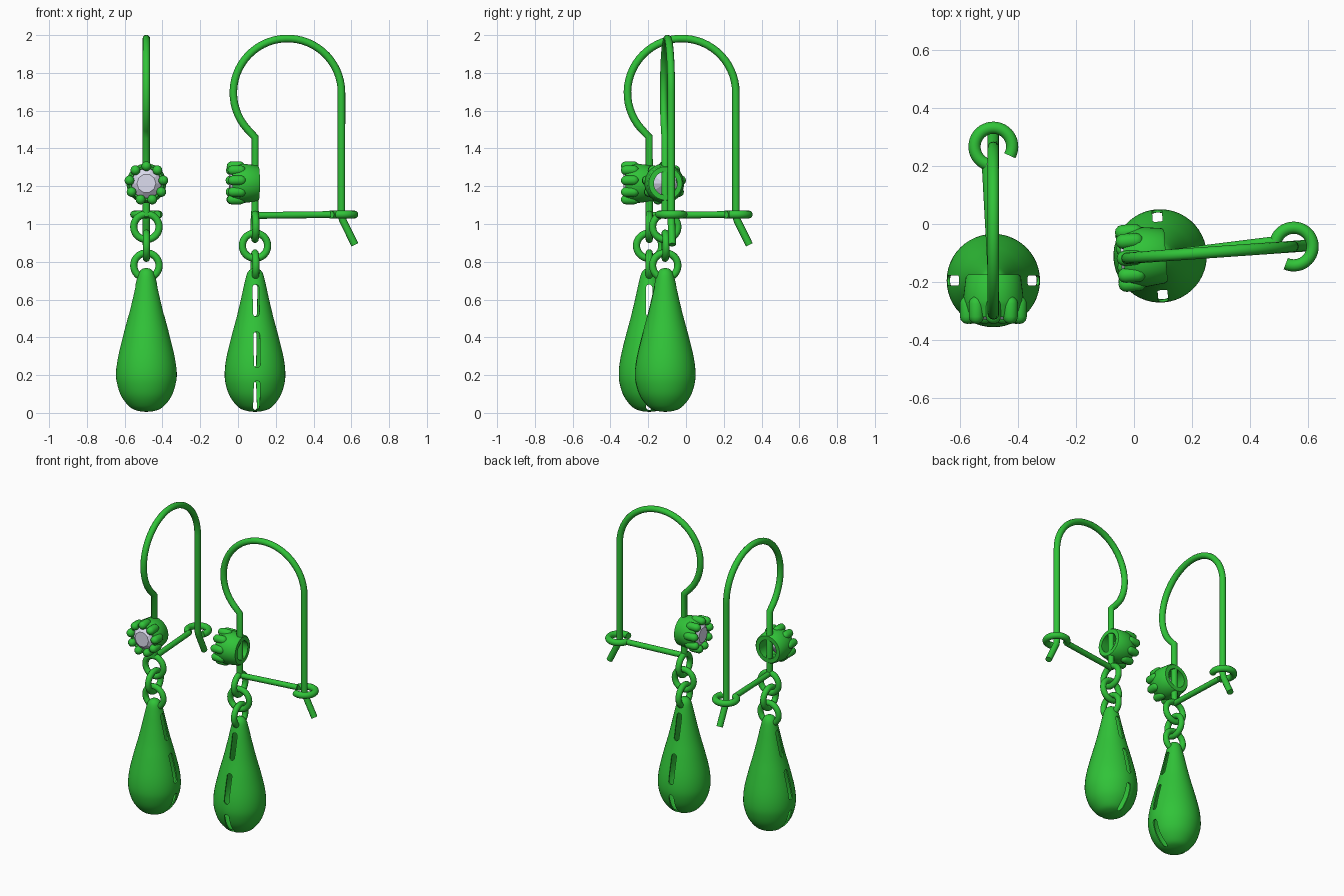
import bpy, bmesh
from math import radians, sin, cos, pi
from mathutils import Matrix, Vector

if "Cube" in bpy.data.objects:
    bpy.data.objects.remove(bpy.data.objects["Cube"])


def material(name, rgb):
    m = bpy.data.materials.new(name)
    m.diffuse_color = (*rgb, 1)
    m.use_nodes = True
    m.node_tree.nodes["Principled BSDF"].inputs["Base Color"].default_value = m.diffuse_color
    return m


GREEN = material("green_metal", (0.03, 0.55, 0.04))
PALE = material("pale_stone", (0.72, 0.72, 0.86))


def make_object(name, data, mat=GREEN):
    ob = bpy.data.objects.new(name, data)
    bpy.context.collection.objects.link(ob)
    data.materials.append(mat)
    return ob


def smooth(ob, angle=40):
    bpy.ops.object.select_all(action='DESELECT')
    ob.select_set(True)
    bpy.context.view_layer.objects.active = ob
    bpy.ops.object.shade_smooth_by_angle(angle=radians(angle))


def lathe(name, profile, steps, closed=False, mat=GREEN):
    """Spin (radius, height) points about z."""
    bm = bmesh.new()
    vs = [bm.verts.new((r, 0, h)) for r, h in profile]
    edges = [bm.edges.new(p) for p in zip(vs, vs[1:])]
    if closed:
        edges.append(bm.edges.new((vs[-1], vs[0])))
    bmesh.ops.spin(bm, geom=vs + edges, cent=(0, 0, 0), axis=(0, 0, 1),
                   angle=2 * pi, steps=steps)
    bmesh.ops.remove_doubles(bm, verts=bm.verts, dist=1e-5)
    bmesh.ops.recalc_face_normals(bm, faces=bm.faces)
    me = bpy.data.meshes.new(name)
    bm.to_mesh(me)
    bm.free()
    return make_object(name, me, mat)


def wire(name, pts, radius):
    cu = bpy.data.curves.new(name, 'CURVE')
    cu.dimensions = '3D'
    cu.bevel_depth = radius
    cu.bevel_resolution = 4
    cu.use_fill_caps = True
    sp = cu.splines.new('POLY')
    sp.points.add(len(pts) - 1)
    for p, co in zip(sp.points, pts):
        p.co = (*co, 1)
    sp.use_smooth = True
    return make_object(name, cu)


def catmull(pts, n=4):
    P = [Vector(p) for p in pts]
    P = [2 * P[0] - P[1]] + P + [2 * P[-1] - P[-2]]
    out = []
    for a, b, c, d in zip(P, P[1:], P[2:], P[3:]):
        for i in range(n):
            t = i / n
            out.append(0.5 * (2 * b + (c - a) * t + (2 * a - 5 * b + 4 * c - d) * t * t
                              + (3 * b - a - 3 * c + d) * t ** 3))
    return out + [P[-2]]


def slot_cutter(spans, half):
    """Round-ended prisms running along x."""
    bm = bmesh.new()
    for lo, hi in spans:
        ring = []
        for zc, start in ((hi - half, 0), (lo + half, pi)):
            ring += [(half * cos(start + pi * i / 8), zc + half * sin(start + pi * i / 8))
                     for i in range(9)]
        f = bm.faces.new([bm.verts.new((-0.3, y, z)) for y, z in ring])
        ext = bmesh.ops.extrude_face_region(bm, geom=[f])
        bmesh.ops.translate(bm, vec=(0.6, 0, 0),
                            verts=[v for v in ext['geom'] if isinstance(v, bmesh.types.BMVert)])
    bmesh.ops.recalc_face_normals(bm, faces=bm.faces)
    me = bpy.data.meshes.new("slot_cutter")
    bm.to_mesh(me)
    bm.free()
    ob = make_object("slot_cutter", me)
    ob.hide_render = True
    return ob


def build_earring(side, loc, turn):
    parts = []

    # hollow teardrop with slots through both sides
    outline = catmull([(0, 0.005), (0.045, 0.011), (0.088, 0.03), (0.132, 0.085), (0.155, 0.15),
                       (0.161, 0.21), (0.152, 0.29), (0.126, 0.40), (0.099, 0.50),
                       (0.075, 0.60), (0.055, 0.69), (0.041, 0.74), (0.022, 0.762), (0, 0.767)])
    outline[0].x = outline[-1].x = 0
    drop = lathe(side + "_drop", [tuple(p) for p in outline], 48)
    cutter = slot_cutter([(0.015, 0.17), (0.24, 0.43), (0.51, 0.68)], 0.017)
    shell = drop.modifiers.new("shell", 'SOLIDIFY')
    shell.thickness = 0.009
    shell.offset = -1
    cut = drop.modifiers.new("slots", 'BOOLEAN')
    cut.object = cutter
    cut.solver = 'EXACT'
    bpy.context.view_layer.objects.active = drop
    for m in ("shell", "slots"):
        bpy.ops.object.modifier_apply(modifier=m)
    bpy.data.objects.remove(cutter)
    smooth(drop)
    parts.append(drop)

    # chain of three links, alternately turned
    for i, z in enumerate((0.78, 0.885, 0.985)):
        bpy.ops.mesh.primitive_torus_add(major_radius=0.067, minor_radius=0.019,
                                         major_segments=36, minor_segments=12)
        link = bpy.context.object
        link.name = f"{side}_link_{i + 1}"
        link.data.materials.append(GREEN)
        link.data.transform(Matrix.Translation((0, 0, z)) @ Matrix.Rotation(i % 2 * pi / 2, 4, 'Z')
                            @ Matrix.Rotation(pi / 2, 4, 'X'))
        smooth(link)
        parts.append(link)

    # ear hook: stem, big arc, back leg, bent tip
    path = [(0, 0, 1.04), (0, 0, 1.46)]
    for i in range(37):
        a = radians(222 - 222 * i / 36)
        path.append((0, 0.172 + 0.287 * cos(a), 1.695 + 0.287 * sin(a)))
    path += [(0, 0.459, 1.05), (0, 0.466, 1.02), (0, 0.53, 0.89)]
    parts.append(wire(side + "_hook", path, 0.02))

    # catch bar ending in an open ring
    ring = [(0.065 * cos(radians(a)), 0.462 + 0.065 * sin(radians(a)), 1.05)
            for a in range(250, -36, -9)]
    parts.append(wire(side + "_catch_bar", [(0, 0, 1.045), (-0.022, 0.40, 1.05)], 0.018))
    parts.append(wire(side + "_catch_ring", ring, 0.021))

    # stone setting facing -y: open cup, prongs, faceted stone
    face = Matrix.Translation((0, 0, 1.215)) @ Matrix.Rotation(pi / 2, 4, 'X')
    cup = lathe(side + "_setting", [(0.062, -0.02), (0.088, -0.02), (0.095, -0.012), (0.105, 0.07),
                                    (0.101, 0.085), (0.09, 0.125), (0.08, 0.125), (0.068, 0.05)],
                40, closed=True)
    cup.data.transform(face)
    smooth(cup)
    parts.append(cup)
    capsule = [(0.026 * cos(radians(a)), (0.08 if a < 0 else 0.124) + 0.026 * sin(radians(a)))
               for a in (-90, -60, -30, -1, 1, 30, 60, 90)]
    capsule[0], capsule[-1] = (0, 0.054), (0, 0.15)
    for i in range(9):
        a = pi / 2 + i * 2 * pi / 9
        prong = lathe(f"{side}_prong_{i + 1}", capsule, 14)
        prong.data.transform(face @ Matrix.Translation((0.091 * cos(a), 0.091 * sin(a), 0)))
        smooth(prong, 60)
        parts.append(prong)
    stone = lathe(side + "_stone", [(0, 0.02), (0.083, 0.10), (0.083, 0.108), (0.05, 0.135),
                                    (0, 0.135)], 10, mat=PALE)
    stone.data.transform(face)
    parts.append(stone)

    for p in parts:
        p.matrix_world = Matrix.Translation(loc) @ Matrix.Rotation(radians(turn), 4, 'Z')


build_earring("left", (-0.485, -0.195, 0), 0)
build_earring("right", (0.09, -0.11, 0), -86)
